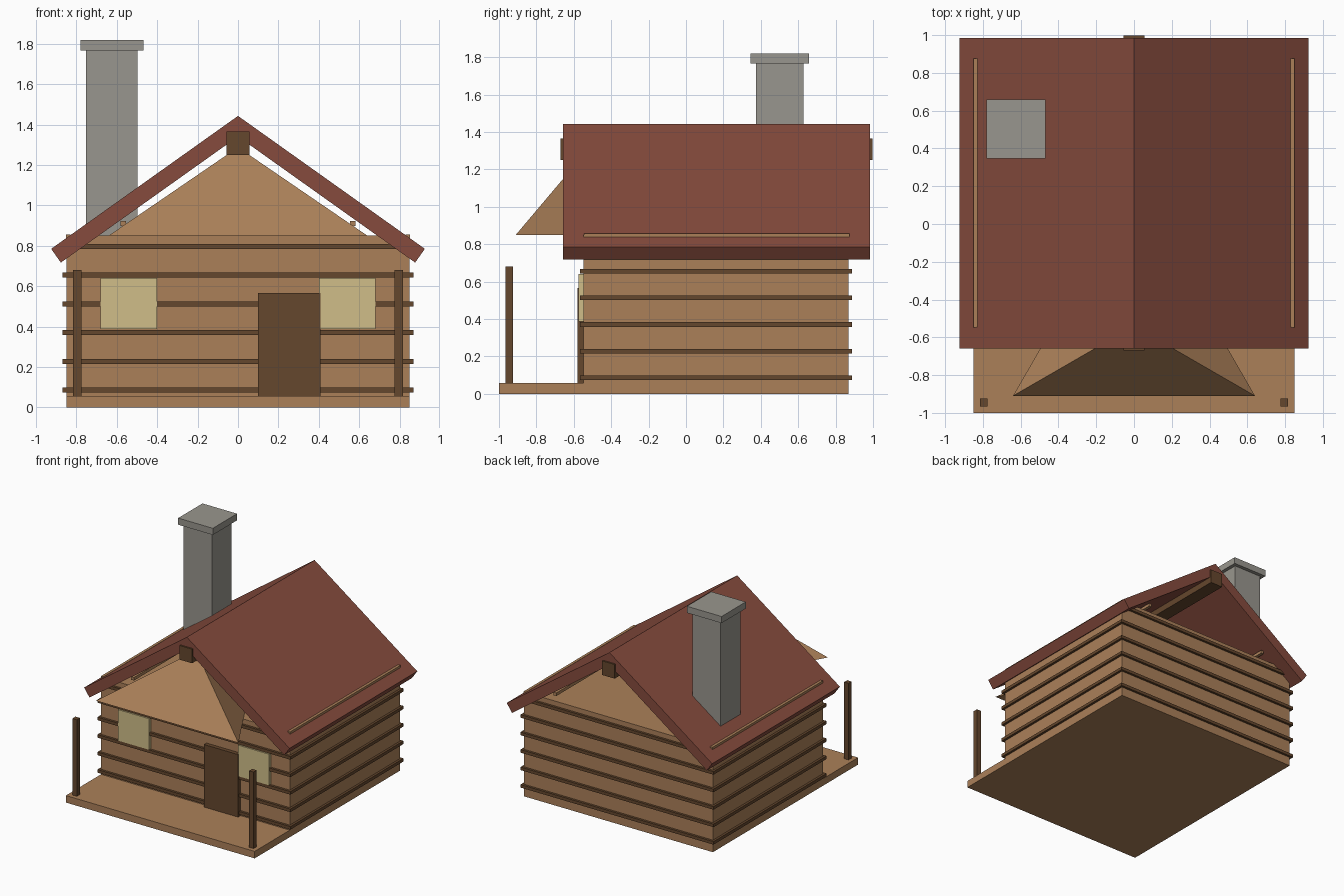
import bpy
import bmesh

cube = bpy.data.objects.get("Cube")
if cube:
    bpy.data.objects.remove(cube, do_unlink=True)


def material(name, hex_code):
    """Flat material from an sRGB hex code, stored as linear values."""
    srgb = [int(hex_code[i:i + 2], 16) / 255 for i in (0, 2, 4)]
    rgba = [((c + 0.055) / 1.055) ** 2.4 for c in srgb] + [1]
    mat = bpy.data.materials.new(name)
    mat.use_nodes = True
    mat.diffuse_color = rgba
    mat.node_tree.nodes["Principled BSDF"].inputs["Base Color"].default_value = rgba
    return mat


timber = material("light timber", "AB8059")
dark_wood = material("dark wood", "65472D")
roof_red = material("red roof", "864B3D")
stone = material("grey stone", "99968E")
glass = material("warm window", "D0BE89")


def mesh_object(name, verts, faces, mat):
    mesh = bpy.data.meshes.new(name)
    mesh.from_pydata(verts, [], faces)
    bm = bmesh.new()
    bm.from_mesh(mesh)
    bmesh.ops.recalc_face_normals(bm, faces=bm.faces)
    bm.to_mesh(mesh)
    bm.free()
    mesh.materials.append(mat)
    obj = bpy.data.objects.new(name, mesh)
    bpy.context.collection.objects.link(obj)
    return obj


def extrude_y(name, profile, y0, y1, mat):
    """Extrude a closed x, z profile from y0 to y1."""
    n = len(profile)
    verts = [(x, y, z) for y in (y0, y1) for x, z in profile]
    faces = [tuple(range(n)), tuple(range(n, 2 * n))]
    faces += [(i, (i + 1) % n, n + (i + 1) % n, n + i) for i in range(n)]
    return mesh_object(name, verts, faces, mat)


def box(name, x, y, z, mat):
    """Box from (low, high) pairs on each axis."""
    profile = [(x[0], z[0]), (x[1], z[0]), (x[1], z[1]), (x[0], z[1])]
    return extrude_y(name, profile, y[0], y[1], mat)


def around(centre, half):
    return centre - half, centre + half


# House body and porch floor
W, FRONT, BACK, WALL_TOP = 0.85, -0.548, 0.868, 0.85
box("porch_floor", (-W, W), (-1, FRONT), (0, 0.057), timber)
box("house_walls", (-W, W), (FRONT, BACK), (0, WALL_TOP), timber)

# Log bands wrapped around the walls
OUT = 0.019
for i in range(6):
    z = around(0.086 + 0.1423 * i, 0.0125)
    for end, y in (("front", FRONT), ("back", BACK)):
        box(f"{end}_log_{i + 1}", (-W - OUT, W + OUT), around(y, OUT), z, dark_wood)
    for side, x in (("left", W), ("right", -W)):
        box(f"{side}_log_{i + 1}", around(x, OUT), (FRONT - OUT, BACK + OUT), z, dark_wood)

# Door and windows
box("door", (0.1, 0.408), (-0.58, FRONT), (0.057, 0.566), dark_wood)
for side, x in (("left", 0.54), ("right", -0.54)):
    box(f"{side}_window", around(x, 0.14), (-0.574, FRONT), (0.387, 0.64), glass)

# Three-sided pyramid over the porch
R, CY = 0.74, -0.54
half = R * 0.866
pyramid = [(-half, CY - R / 2, WALL_TOP), (half, CY - R / 2, WALL_TOP),
           (0, CY + R, WALL_TOP), (0, CY, 1.288)]
mesh_object("porch_gable", pyramid,
            [(0, 1, 2), (0, 1, 3), (1, 2, 3), (2, 0, 3)], timber)

# Roof slabs, porch posts, eave rails and inner purlins on both sides
slab = [(0, 1.443), (0.925, 0.785), (0.877, 0.717), (0, 1.341)]
for side, s in (("left", 1), ("right", -1)):
    extrude_y(f"{side}_roof", [(s * x, z) for x, z in slab], -0.658, 0.985, roof_red)
    box(f"{side}_post", around(s * 0.796, 0.02), around(-0.945, 0.02), (0.057, 0.68), dark_wood)
    box(f"{side}_eave_rail", around(s * 0.84, 0.011), (-0.545, 0.875), (0.833, 0.856), timber)
    box(f"{side}_purlin", around(s * 0.568, 0.0125), (-0.545, 0.875), (0.898, 0.923), timber)

# Ridge beam
box("ridge_beam", (-0.056, 0.056), (-0.671, 0.998), (1.25, 1.365), dark_wood)

# Chimney
CX, CHY = -0.625, 0.502
box("chimney_stack", around(CX, 0.127), around(CHY, 0.127), (0.8, 1.766), stone)
box("chimney_cap", around(CX, 0.156), around(CHY, 0.156), (1.766, 1.82), stone)
